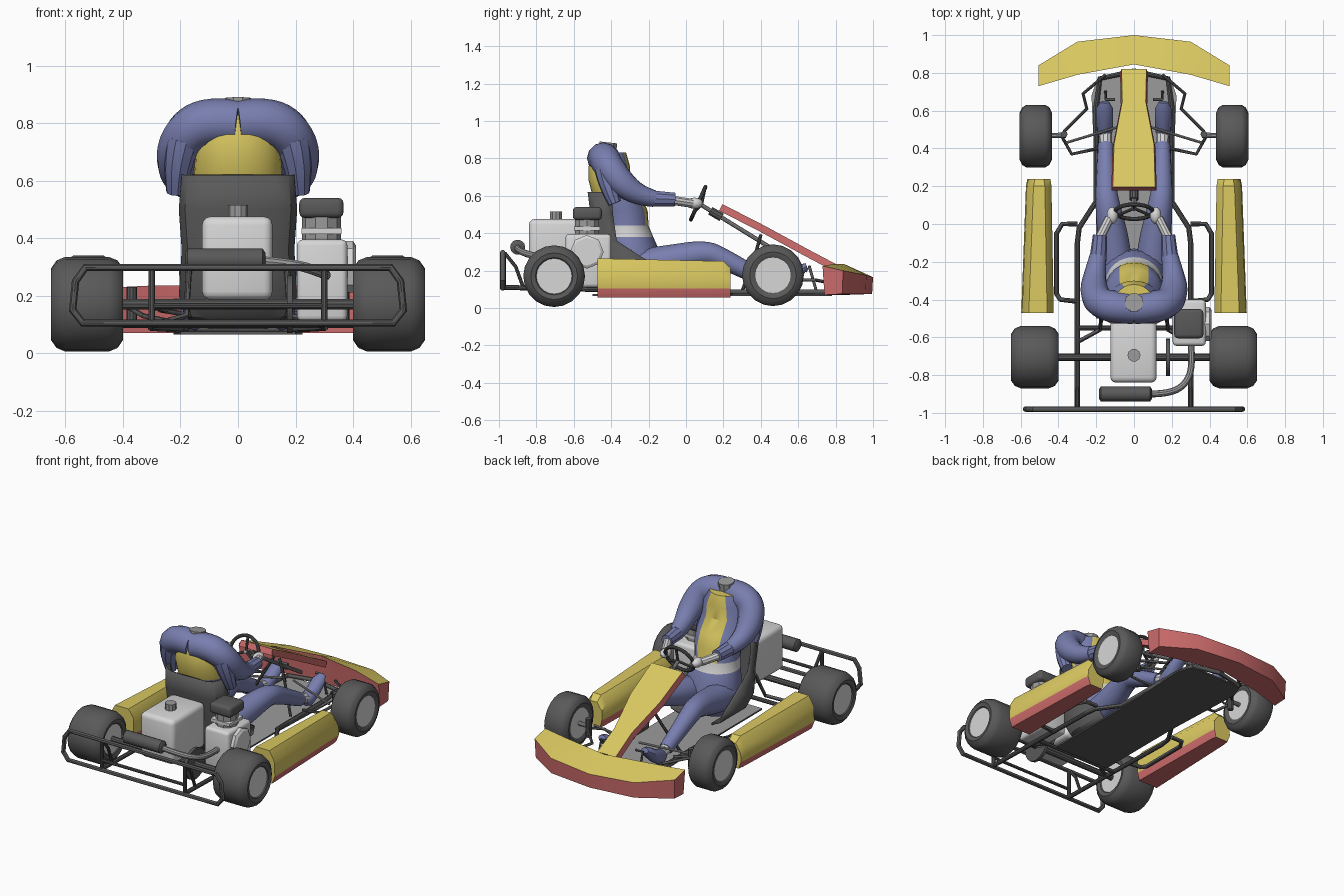
import bpy, bmesh, math
from mathutils import Vector, Matrix

if "Cube" in bpy.data.objects:
    bpy.data.objects.remove(bpy.data.objects["Cube"])

def mat(name, r, g, b):
    m = bpy.data.materials.new(name)
    m.diffuse_color = (r, g, b, 1)
    m.use_nodes = True
    m.node_tree.nodes["Principled BSDF"].inputs["Base Color"].default_value = m.diffuse_color
    return m

YELLOW = mat("yellow", .70, .58, .12)
RED = mat("red", .62, .15, .15)
BLUE = mat("blue", .19, .21, .43)
DARK = mat("dark_grey", .10, .10, .10)
MID = mat("mid_grey", .33, .33, .33)
LIGHT = mat("light_grey", .68, .68, .68)

def finish(name, bm, mats, rule=None):
    bmesh.ops.recalc_face_normals(bm, faces=bm.faces)
    if rule:
        for f in bm.faces:
            f.material_index = rule(f.calc_center_median(), f.normal)
    me = bpy.data.meshes.new(name)
    bm.to_mesh(me)
    bm.free()
    for m in mats:
        me.materials.append(m)
    ob = bpy.data.objects.new(name, me)
    bpy.context.collection.objects.link(ob)
    return ob

def loft(name, rings, mats, rule=None, closed=True, caps=True):
    """Skin a list of rings that share one point count."""
    bm = bmesh.new()
    vs = [[bm.verts.new(p) for p in r] for r in rings]
    n = len(vs[0])
    for a, b in zip(vs, vs[1:]):
        for i in range(n if closed else n - 1):
            j = (i + 1) % n
            bm.faces.new((a[i], a[j], b[j], b[i]))
    if caps:
        bm.faces.new(vs[0])
        bm.faces.new(vs[-1])
    return finish(name, bm, mats, rule)

def tube(name, pts, r, m, radii=None, smooth=False, closed=False, res=3):
    """Sweep a round section along a path, with optional radius per point."""
    cu = bpy.data.curves.new(name, 'CURVE')
    cu.dimensions = '3D'
    cu.bevel_depth, cu.bevel_resolution, cu.use_fill_caps = r, res, True
    sp = cu.splines.new('NURBS' if smooth else 'POLY')
    sp.points.add(len(pts) - 1)
    for i, p in enumerate(pts):
        sp.points[i].co = (*p, 1)
        sp.points[i].radius = radii[i] / r if radii else 1
    sp.use_cyclic_u = closed
    if smooth:
        sp.order_u, sp.use_endpoint_u, sp.resolution_u = 3, True, 5
    tmp = bpy.data.objects.new(name + "_path", cu)
    bpy.context.collection.objects.link(tmp)
    bpy.context.view_layer.update()
    me = bpy.data.meshes.new_from_object(tmp.evaluated_get(bpy.context.evaluated_depsgraph_get()))
    bpy.data.objects.remove(tmp)
    me.name = name
    me.materials.clear()
    me.materials.append(m)
    ob = bpy.data.objects.new(name, me)
    bpy.context.collection.objects.link(ob)
    return ob

def box(name, lo, hi, m, bevel=0.0):
    bm = bmesh.new()
    lo, hi = Vector(lo), Vector(hi)
    bmesh.ops.create_cube(bm, size=1, matrix=Matrix.Translation((lo + hi) / 2) @ Matrix.Diagonal((*(hi - lo), 1)))
    if bevel:
        bmesh.ops.bevel(bm, geom=bm.edges[:], offset=bevel, segments=3, profile=.5, affect='EDGES')
    return finish(name, bm, [m])

def ball(name, c, size, m, tilt=0):
    bm = bmesh.new()
    bmesh.ops.create_uvsphere(bm, u_segments=14, v_segments=8, radius=1,
        matrix=Matrix.Translation(c) @ Matrix.Rotation(tilt, 4, 'X') @ Matrix.Diagonal((*size, 1)))
    return finish(name, bm, [m])

def lathe_x(name, c, prof, m, n=20):
    """Revolve (x offset, radius) points about an x-aligned axis."""
    rings = [[(c[0] + x, c[1] + r * math.cos(2 * math.pi * i / n), c[2] + r * math.sin(2 * math.pi * i / n))
              for i in range(n)] for x, r in prof]
    return loft(name, rings, [m])

def flip(pts, s):
    return [(p[0] * s, *p[1:]) for p in pts]

# Wheels: tyre, dished rim and hub
for end, wx, wy, wz, h in (("rear", .525, -.705, .17, .125), ("front", .52, .465, .175, .085)):
    for s, side in ((-1, "left"), (1, "right")):
        c = (s * wx, wy, wz)
        tag = f"{end}_{side}"
        lathe_x(tag + "_tyre", c, [(-h * .8, .085), (-h * .95, .1), (-h, .125), (-h * .85, .152), (-h * .6, .165),
                (h * .6, .165), (h * .85, .152), (h, .125), (h * .95, .1), (h * .8, .085)], DARK)
        lathe_x(tag + "_rim", c, [(-h * .9, .1), (-h * .9, .088), (-h * .4, .078), (-h * .4, .04),
                (h * .4, .04), (h * .4, .078), (h * .9, .088), (h * .9, .1)], LIGHT)
        lathe_x(tag + "_hub", c, [(-h * .75, .03), (-h * .7, .045), (h * .7, .045), (h * .75, .03)], DARK, 8)

# Front bumper: yellow sloping top, red below
outer = [(-.505, .84, .20), (-.3, .965, .175), (0, 1, .165), (.3, .965, .175), (.505, .84, .20)]
inner = [(-.505, .73, .225), (-.3, .79, .235), (0, .845, .235), (.3, .79, .235), (.505, .73, .225)]
rings = [[i, o, (o[0] * .99, o[1] - .005, .075), (i[0] * .99, i[1] + .01, .07)] for i, o in zip(inner, outer)]
loft("front_bumper", rings, [YELLOW, RED], lambda c, n: 0 if n.z > .5 else 1)

# Front fairing panel
rings = []
for y, w, z in ((.195, .112, .555), (.42, .106, .44), (.65, .062, .315), (.82, .066, .225)):
    rings.append([(-w, y, z), (w, y, z), (w + .008, y - .018, z - .035), (-w - .008, y - .018, z - .035)])
loft("front_fairing", rings, [YELLOW, RED], lambda c, n: 0 if n.z > .5 else 1)

# Side pods
for s, side in ((-1, "left"), (1, "right")):
    rings = []
    for y, a, b, t in ((-.472, .425, .597, .265), (.2, .437, .572, .25), (.237, .442, .565, .215)):
        rings.append([(s * x, y, z) for x, z in ((a + .012, .055), (b - .02, .055), (b, .105), (b - .005, t - .06),
                      (b - .04, t), (a + .035, t), (a, t - .05), (a, .105))])
    loft(side + "_side_pod", rings, [YELLOW, RED], lambda c, n: 1 if c.z < .105 else 0)

# Floor pan, pale above and dark below
loft("floor_pan", [[(-w, y, .075), (w, y, .075), (w, y, .065), (-w, y, .065)]
     for y, w in ((-.5, .2), (.1, .2), (.68, .225), (.78, .19))], [MID, DARK], lambda c, n: 0 if n.z > .5 else 1)

# Chassis tubes, mirrored
for s, side in ((-1, "left"), (1, "right")):
    tube(side + "_main_rail", flip([(.3, -.97, .11), (.3, -.1, .09), (.29, -.02, .09), (.2, .12, .085), (.2, .62, .085),
         (.18, .77, .085), (0, .81, .085)], s), .014, DARK)
    tube(side + "_side_bar", flip([(.3, 0, .1), (.38, 0, .1), (.41, -.05, .1), (.41, -.37, .1), (.39, -.4, .1),
         (.3, -.41, .1)], s), .013, DARK)
    tube(side + "_seat_stay", flip([(.29, -.62, .1), (.18, -.56, .13), (.17, -.47, .3)], s), .011, DARK)
    tube(side + "_bumper_post", flip([(.3, -.975, .1), (.3, -.975, .3)], s), .012, DARK)
    tube(side + "_bumper_brace", flip([(.3, -.97, .295), (.3, -.91, .22), (.3, -.87, .11)], s), .01, DARK)
    # Front suspension
    tube(side + "_upper_strut", flip([(.15, .79, .13), (.27, .69, .15), (.25, .61, .15), (.37, .49, .175)], s), .009, DARK)
    tube(side + "_lower_strut", flip([(.19, .4, .1), (.33, .37, .13), (.38, .46, .16)], s), .009, DARK)
    tube(side + "_tie_rod", flip([(.03, .53, .2), (.36, .43, .17)], s), .007, MID)
    tube(side + "_kingpin", flip([(.37, .475, .11), (.37, .475, .23)], s), .018, DARK)
    tube(side + "_stub_axle", flip([(.36, .47, .175), (.5, .467, .175)], s), .014, MID)
    tube(side + "_column_stay", flip([(.17, .3, .09), (.09, .36, .25), (.02, .4, .39)], s), .009, DARK)
    tube(side + "_pedal", flip([(.15, .7, .08), (.15, .66, .22), (.1, .66, .22)], s), .008, DARK)

# Rear bumper hoop and crossbars
tube("rear_bumper", [(-.575, -.98, .15), (-.54, -.98, .105), (.54, -.98, .105), (.575, -.98, .15),
     (.565, -.98, .25), (.53, -.98, .298), (-.53, -.98, .298), (-.565, -.98, .25)], .014, DARK, closed=True)
tube("rear_crossbar", [(-.3, -.975, .165), (.3, -.975, .165)], .01, DARK)
tube("rear_axle", [(-.5, -.705, .17), (.5, -.705, .17)], .019, DARK)
lathe_x("brake_disc", (.18, -.705, .17), [(-.01, .1), (.01, .1)], DARK)
tube("chassis_cross_tube", [(-.3, -.55, .1), (.3, -.55, .1)], .013, DARK)

# Steering
bm = bmesh.new()
wheel_frame = Matrix.Translation((0, .065, .56)) @ Matrix.Rotation(math.radians(66), 4, 'X')
tube("steering_wheel", [wheel_frame @ Vector((.1 * math.cos(i * math.pi / 10), .095 * math.sin(i * math.pi / 10), 0))
     for i in range(20)], .011, DARK, closed=True)
bm.free()
for k in range(3):
    a = math.radians(90 + 120 * k)
    tube(f"wheel_spoke_{k + 1}", [wheel_frame @ Vector((0, 0, -.02)),
         wheel_frame @ Vector((.1 * math.cos(a), .095 * math.sin(a), 0))], .008, DARK)
tube("steering_column", [(0, .075, .555), (0, .65, .2)], .012, MID)
tube("column_bush", [(0, .13, .52), (0, .19, .485)], .024, DARK)

# Fuel tank and cap
box("fuel_tank", (-.125, -.84, .185), (.12, -.5, .475), LIGHT, .03)
tube("tank_cap", [(0, -.695, .47), (0, -.695, .515)], .034, MID)

# Engine, clutch and air filter
box("engine_block", (.205, -.645, .11), (.38, -.4, .395), LIGHT, .02)
tube("engine_head", [(.29, -.53, .39), (.29, -.53, .48)], .068, MID)
box("engine_fin", (.22, -.6, .415), (.36, -.46, .435), LIGHT)
box("air_filter", (.213, -.605, .47), (.367, -.45, .54), DARK, .02)
lathe_x("clutch_cover", (.39, -.53, .3), [(-.02, .09), (.01, .09), (.02, .075)], LIGHT, 8)

# Exhaust
lathe_x("muffler", (-.045, -.9, .325), [(-.14, .025), (-.13, .04), (.13, .04), (.14, .025)], DARK, 14)
tube("exhaust_pipe", [(.08, -.9, .32), (.2, -.9, .31), (.29, -.83, .28), (.31, -.72, .27), (.3, -.62, .27)],
     .018, MID, smooth=True)

# Seat shell wrapped around the driver
rings = []
for z, w, b, f in ((.09, .1, -.38, -.12), (.13, .175, -.43, -.1), (.2, .2, -.46, -.12), (.28, .195, -.475, -.25),
                   (.36, .19, -.49, -.37), (.5, .2, -.505, -.39), (.62, .19, -.52, -.4)):
    half = [(w, f), (w, b + .07), (w * .9, b + .025), (w * .65, b)]
    rings.append([(x, y, z) for x, y in half] + [(-x, y, z) for x, y in reversed(half)])
seat = loft("seat", rings, [DARK], closed=False, caps=False)
mod = seat.modifiers.new("thickness", 'SOLIDIFY')
mod.thickness, mod.offset = .012, 0

# Driver torso: yellow back and chest panel, grey belt, blue suit
def suit(c, n):
    if c.z > .6 and c.y < -.38 or c.z > .45 and abs(c.x) < .065 and c.y > -.4:
        return 1
    return 2 if .38 < c.z < .44 and c.y > -.4 else 0
rings = []
for z, y, rx, ry in ((.1, -.28, .12, .1), (.16, -.28, .165, .15), (.3, -.29, .17, .15), (.38, -.31, .15, .135),
                     (.44, -.325, .14, .125), (.52, -.335, .15, .13), (.6, -.37, .155, .13), (.68, -.41, .15, .11),
                     (.76, -.41, .14, .11), (.83, -.41, .1, .09)):
    rings.append([(rx * math.cos(i * math.pi / 12), y + ry * math.sin(i * math.pi / 12), z) for i in range(24)])
loft("torso", rings, [BLUE, YELLOW, LIGHT], suit)
tube("collar", [(0, -.42, .84), (0, -.415, .885)], .05, MID)

for s, side in ((-1, "left"), (1, "right")):
    # Arms
    tube(side + "_sleeve", flip([(0, -.45, .80), (.1, -.44, .81), (.185, -.42, .765), (.215, -.35, .67), (.205, -.25, .60),
         (.19, -.17, .585)], s), .1, BLUE, [.08, .085, .08, .075, .055, .045], True, res=4)
    tube(side + "_shoulder_drape", flip([(.19, -.43, .74), (.212, -.42, .66), (.215, -.38, .56)], s), .055, BLUE,
         [.06, .052, .035], True)
    tube(side + "_cuff", flip([(.19, -.18, .585), (.18, -.06, .58)], s), .045, BLUE, [.045, .038])
    tube(side + "_glove_wrist", flip([(.18, -.07, .575), (.13, .03, .56)], s), .025, LIGHT)
    ball(side + "_glove", (s * .115, .045, .56), (.03, .045, .03), LIGHT)
    # Legs and boots
    tube(side + "_leg", flip([(.09, -.28, .22), (.105, -.1, .25), (.14, .1, .3), (.15, .2, .265), (.15, .42, .15)], s),
         .08, BLUE, [.09, .085, .065, .055, .042], True, res=4)
    tube(side + "_ankle", flip([(.15, .4, .16), (.152, .49, .135)], s), .034, LIGHT)
    rings = [[(s * (.155 + w * math.cos(i * math.pi / 6)), y - h * .4 * math.sin(i * math.pi / 6),
               z + h * math.sin(i * math.pi / 6)) for i in range(12)]
             for y, z, w, h in ((.46, .12, .03, .03), (.49, .125, .042, .045), (.56, .16, .045, .037),
                                (.61, .2, .045, .03), (.645, .225, .025, .015))]
    loft(side + "_boot", rings, [BLUE])

# Smooth shading with sharp edges kept
for ob in bpy.context.scene.objects:
    ob.select_set(ob.type == 'MESH')
bpy.context.view_layer.objects.active = seat
bpy.ops.object.shade_smooth_by_angle(angle=math.radians(35))
